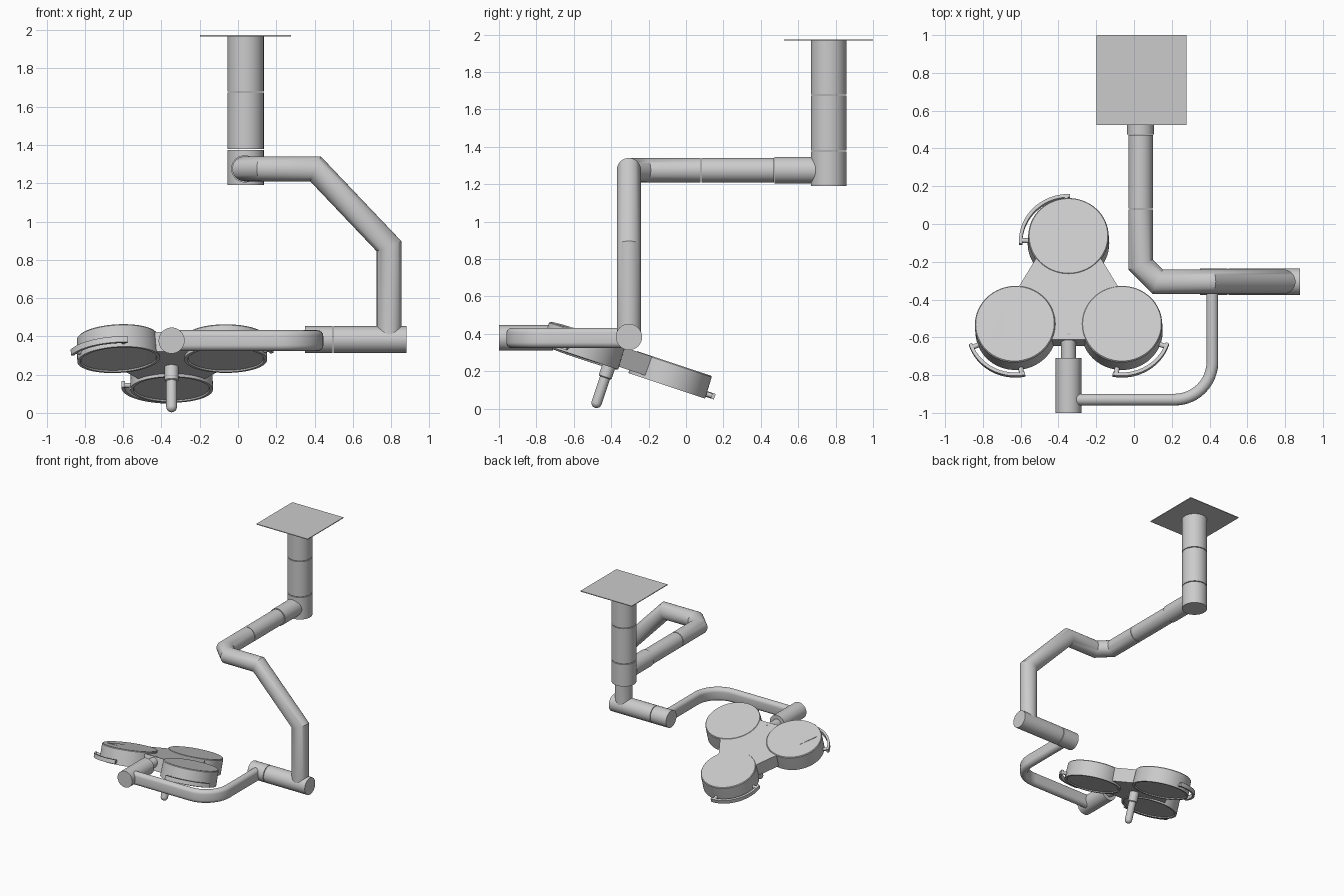
import bpy, bmesh
from math import sin, cos, pi, radians
from mathutils import Vector, Matrix

cube = bpy.data.objects.get("Cube")
if cube:
    bpy.data.objects.remove(cube, do_unlink=True)

grey = bpy.data.materials.new("light_grey")
grey.use_nodes = True
COLOUR = (0.6, 0.6, 0.6, 1)
grey.diffuse_color = COLOUR
grey.node_tree.nodes["Principled BSDF"].inputs["Base Color"].default_value = COLOUR


def finish(name, bm, matrix=Matrix()):
    """Turn a bmesh into a smooth-by-angle object."""
    bmesh.ops.recalc_face_normals(bm, faces=bm.faces)
    mesh = bpy.data.meshes.new(name)
    bm.to_mesh(mesh)
    bm.free()
    mesh.transform(matrix)
    mesh.materials.append(grey)
    obj = bpy.data.objects.new(name, mesh)
    bpy.context.scene.collection.objects.link(obj)
    bpy.ops.object.select_all(action="DESELECT")
    obj.select_set(True)
    bpy.context.view_layer.objects.active = obj
    bpy.ops.object.shade_smooth_by_angle(angle=radians(30))
    return obj


def oval(rx, ry, straight=0, n=32):
    """Round or stadium cross-section, stretched along its second axis."""
    ring = []
    for i in range(n + 1 if straight else n):
        a = 2 * pi * i / n
        if straight and i == n:
            break
        s = sin(a + 0.01)
        ring.append((rx * cos(a), ry * s + (straight if s > 0 else -straight)))
    return ring


def sweep(name, path, section, up=(0, 0, 1), matrix=Matrix()):
    """Sweep a section along a path with mitred corners and closed ends."""
    pts = [Vector(p) for p in path]
    dirs = [(b - a).normalized() for a, b in zip(pts, pts[1:])]
    side = dirs[0].cross(Vector(up)).normalized()
    top = side.cross(dirs[0])
    ring = [pts[0] + side * u + top * v for u, v in section]
    bm = bmesh.new()
    rings = [[bm.verts.new(c) for c in ring]]
    for i, d in enumerate(dirs):
        plane = d + dirs[i + 1] if i + 1 < len(dirs) else d
        ring = [c + d * ((pts[i + 1] - c).dot(plane) / d.dot(plane)) for c in ring]
        rings.append([bm.verts.new(c) for c in ring])
    n = len(section)
    for a, b in zip(rings, rings[1:]):
        for i in range(n):
            j = (i + 1) % n
            bm.faces.new((a[i], a[j], b[j], b[i]))
    bm.faces.new(rings[0])
    bm.faces.new(rings[-1])
    return finish(name, bm, matrix)


def rod(name, a, b, r, matrix=Matrix()):
    d = Vector(b) - Vector(a)
    up = (0, 1, 0) if abs(d.z) > abs(d.y) + abs(d.x) else (0, 0, 1)
    return sweep(name, [a, b], oval(r, r), up, matrix)


def lathe(name, profile, matrix, n=64):
    """Spin an (r, z) profile about z."""
    bm = bmesh.new()
    verts = [bm.verts.new((r, 0, z)) for r, z in profile]
    edges = [bm.edges.new(p) for p in zip(verts, verts[1:])]
    bmesh.ops.spin(bm, geom=verts + edges, cent=(0, 0, 0), axis=(0, 0, 1),
                   angle=2 * pi, steps=n, use_duplicate=False)
    bmesh.ops.remove_doubles(bm, verts=bm.verts, dist=0.0001)
    return finish(name, bm, matrix)


# Ceiling plate and segmented column
CX, CY, GAP = 0.04, 0.7625, 0.006
bm = bmesh.new()
bmesh.ops.create_cube(bm, size=1)
finish("ceiling_plate", bm, Matrix.Translation((CX, CY, 1.971))
       @ Matrix.Diagonal((0.475, 0.475, 0.006, 1)))
levels = [1.19, 1.38, 1.68, 1.97]
for i, (lo, hi) in enumerate(zip(levels, levels[1:])):
    rod(f"column_section_{i + 1}", (CX, CY, lo), (CX, CY, hi - (GAP if i < 2 else 0)), 0.095)

# Upper arm: collar, straight tube, then the cranked tube down to the lower joint
AX, AY, AZ, AR = 0.035, -0.305, 1.275, 0.065
rod("upper_arm_collar", (AX, 0.7, AZ), (AX, 0.473, AZ), 0.071)
rod("upper_arm_tube", (AX, 0.47, AZ), (AX, 0.083, AZ), AR)
sweep("cranked_arm", [(AX, 0.078, AZ), (AX, -0.215, AZ), (0.125, AY, AZ),
                      (0.405, AY, AZ), (0.79, AY, 0.87), (0.79, AY, 0.4)], oval(AR, AR))

# Lower joint barrel
JZ = 0.383
rod("joint_barrel_end", (0.35, AY, JZ), (0.495, AY, JZ), 0.07)
rod("joint_barrel", (0.5, AY, JZ), (0.88, AY, JZ), 0.07)

# Flat curved arm leading to the lamp pivot
bend = [(0.215 + 0.2 * cos(a), -0.73 - 0.2 * sin(a), 0.378)
        for a in (pi / 2 * i / 12 for i in range(13))]
sweep("curved_arm", [(0.415, AY, 0.378)] + bend + [(-0.34, -0.93, 0.378)],
      oval(0.031, 0.031, 0.023))
PX = -0.347
rod("lamp_pivot", (PX, -1, 0.378), (PX, -0.71, 0.378), 0.068)
rod("lamp_neck", (PX, -0.72, 0.375), (PX, -0.58, 0.375), 0.039)

# Tilted lamp head: triangular body
head = Matrix.Translation((PX, -0.373, 0.345)) @ Matrix.Rotation(radians(-18.5), 4, "X")
bm = bmesh.new()
bmesh.ops.create_cone(bm, cap_ends=True, segments=3, radius1=0.5, radius2=0.5, depth=0.107)
corner = max(bm.verts, key=lambda v: v.co.y).co
turn = Matrix.Rotation(pi / 2 - Vector((1, 0)).angle_signed(corner.xy) * -1, 4, "Z")
finish("lamp_body", bm, head @ Matrix.Translation((0, 0, -0.0565)) @ turn)

# Three round lamps, each with a curved grab rail on two pegs
lamp_profile = [(0, -0.118), (0.196, -0.118), (0.2, -0.126), (0.216, -0.126),
                (0.216, -0.112), (0.213, -0.006), (0.208, 0), (0, 0)]
rail_section = [(-0.009, -0.016), (0.009, -0.016), (0.009, 0.016), (-0.009, 0.016)]
for name, place, start, end, lean in (("back", 90, 88, 183, 0),
                                      ("right", 210, 198, 281, -3),
                                      ("left", 330, 259, 342, 0)):
    p = radians(place)
    spot = head @ Matrix.Translation((0.327 * cos(p), 0.327 * sin(p), 0)) \
        @ Matrix.Rotation(radians(lean), 4, "Y")
    lathe(f"{name}_lamp", lamp_profile, spot)
    arc = [radians(start + (end - start) * i / 20) for i in range(21)]
    sweep(f"{name}_rail", [(0.253 * cos(a), 0.253 * sin(a), -0.1) for a in arc],
          rail_section, matrix=spot)
    for k, a in enumerate((arc[1], arc[-2])):
        rod(f"{name}_rail_peg_{k + 1}", (0.205 * cos(a), 0.205 * sin(a), -0.1),
            (0.25 * cos(a), 0.25 * sin(a), -0.1), 0.013, spot)

# Central positioning handle with a rounded tip
tip = [(0.028 * sin(a), -0.331 - 0.028 * cos(a)) for a in (pi / 2 * i / 8 for i in range(9))]
lathe("handle_grip", tip + [(0.028, -0.18), (0, -0.18)], head, 32)
lathe("handle_collar", [(0, -0.19), (0.031, -0.19), (0.036, -0.185), (0.036, -0.1),
                        (0, -0.1)], head, 32)
